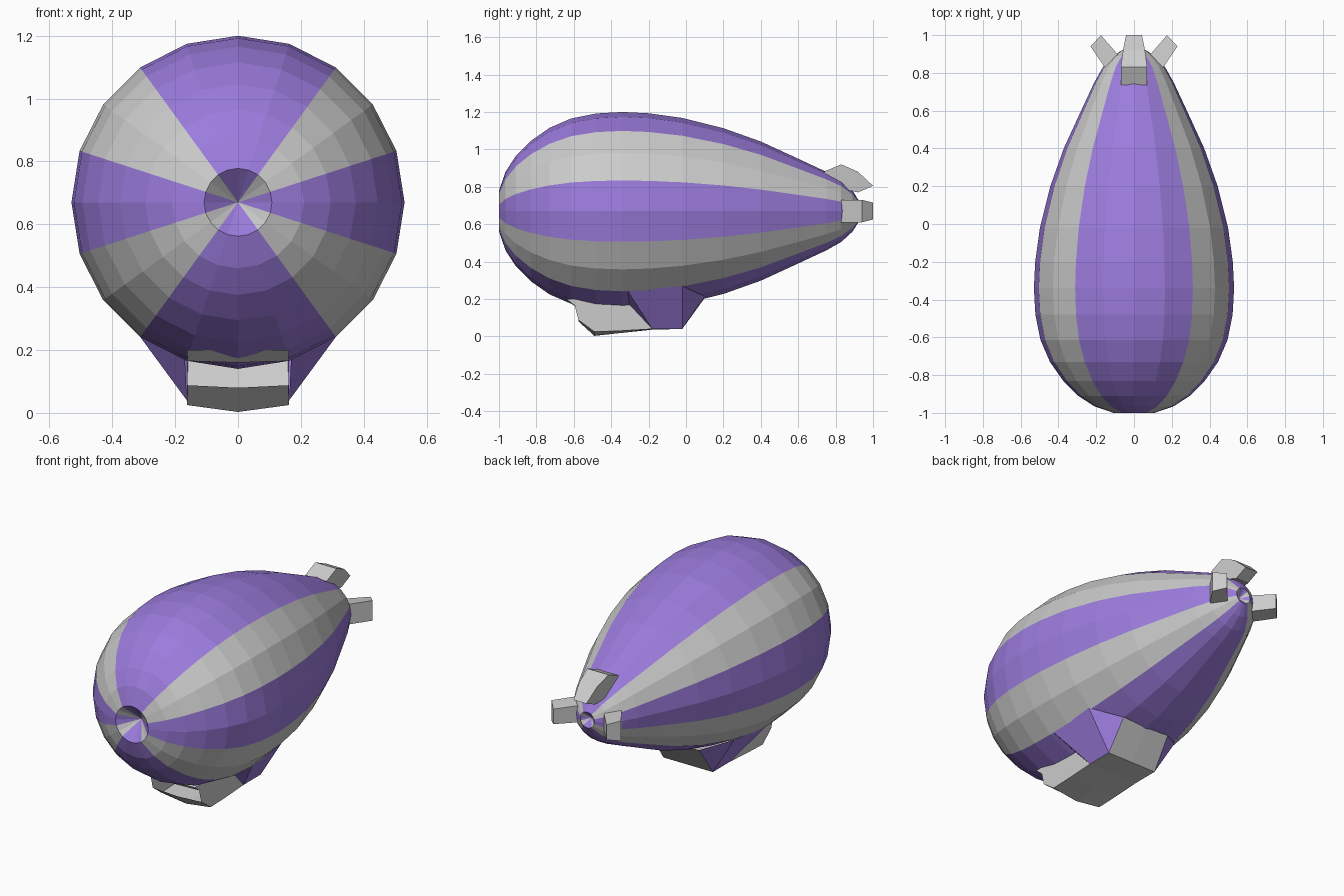
import bpy, math
from mathutils import Vector

if "Cube" in bpy.data.objects:
    bpy.data.objects.remove(bpy.data.objects["Cube"])

SIDES, ZC = 20, 0.67

purple = bpy.data.materials.new("purple")
purple.diffuse_color = (0.33, 0.2, 0.72, 1)
purple.use_nodes = True
purple.node_tree.nodes["Principled BSDF"].inputs["Base Color"].default_value = purple.diffuse_color


def make(name, verts, faces, mat=None):
    used = sorted({i for f in faces for i in f})
    remap = {old: new for new, old in enumerate(used)}
    me = bpy.data.meshes.new(name)
    me.from_pydata([verts[i] for i in used], [], [[remap[i] for i in f] for f in faces])
    ob = bpy.data.objects.new(name, me)
    bpy.context.collection.objects.link(ob)
    if mat:
        me.materials.append(mat)
    return ob


# Striped envelope: (y, radius) profile lathed about y, with dimpled nose and tail
profile = [(-0.91, 0), (-1, 0.108), (-0.965, 0.21), (-0.91, 0.295), (-0.83, 0.375),
           (-0.73, 0.445), (-0.615, 0.495), (-0.48, 0.522), (-0.34, 0.53), (-0.2, 0.523),
           (-0.02, 0.498), (0.2, 0.443), (0.4, 0.372), (0.6, 0.28), (0.75, 0.21),
           (0.83, 0.165), (0.89, 0.11), (0.93, 0.047), (0.89, 0)]
verts = []
for y, r in profile:
    for i in range(SIDES):
        a = 2 * math.pi * i / SIDES
        verts.append((r * math.sin(a), y, ZC + r * math.cos(a)))
stripes = {"purple": [], "grey": []}
last = len(profile) - 2
for j in range(last + 1):
    for i in range(SIDES):
        k = (i + 1) % SIDES
        a, b, c, d = j * SIDES + i, j * SIDES + k, (j + 1) * SIDES + k, (j + 1) * SIDES + i
        face = (a, c, d) if j == 0 else (a, b, d) if j == last else (a, b, c, d)
        is_grey = i % 10 in (2, 3, 6, 7)
        stripes["grey" if is_grey else "purple"].append(face[::-1])
make("envelope_purple_stripes", verts, stripes["purple"], purple)
make("envelope_grey_stripes", verts, stripes["grey"])


# Tail fins: tapered blocks from a (y, radius, half width) outline, rolled about y
def fin(name, outline, roll):
    pts = []
    for s in (-1, 1):
        for y, r, w in outline:
            x = s * w
            pts.append((x * math.cos(roll) + r * math.sin(roll), y,
                        ZC - x * math.sin(roll) + r * math.cos(roll)))
    n = len(outline)
    faces = [tuple(range(n)), tuple(range(2 * n - 1, n - 1, -1))]
    faces += [(i, i + n, (i + 1) % n + n, (i + 1) % n) for i in range(n)]
    make(name, pts, faces)


fin("top_fin", [(0.735, 0.21, 0.07), (0.83, 0.25, 0.07), (0.92, 0.21, 0.058),
                (1.0, 0.135, 0.042), (0.92, 0.1, 0.042), (0.83, 0.12, 0.07)], 0)
side_outline = [(0.83, 0.155, 0.06), (0.94, 0.23, 0.06), (1.0, 0.175, 0.045), (0.89, 0.08, 0.05)]
fin("right_fin", side_outline, math.pi / 2)
fin("left_fin", side_outline, -math.pi / 2)

# Gondola shell: rows across x (left, centre, right), open at the windscreen
W = 0.163
rows = [(W, -0.64, 0.2, 0.2), (0.16, -0.595, 0.165, 0.16), (0.16, -0.575, 0.088, 0.08),
        (W, -0.49, 0.025, 0.003), (W, -0.35, 0.03, 0.018), (W, -0.18, 0.04, 0.036),
        (W, -0.02, 0.04, 0.04), (0.157, 0.1, 0.215, 0.205)]
gv = []
for w, y, z, zc in rows:
    gv += [(-w, y, z), (0, y, zc), (w, y, z)]
gf = []
for j in range(len(rows) - 1):
    if j != 1:
        a = 3 * j
        gf += [(a, a + 3, a + 4, a + 1), (a + 1, a + 4, a + 5, a + 2)]
n = len(gv)
for s in (-1, 1):
    gv += [(s * W, -0.33, 0.2), (s * W, -0.18, 0.2)]
gf.append((0, n, n + 1, 15, 12, 9, 6, 3))
gf.append((2, 5, 8, 11, 14, 17, n + 3, n + 2))
make("gondola", gv, gf)

# Purple fairings flaring from the gondola sides up to the envelope
for s, side in ((-1, "left"), (1, "right")):
    fv = [(s * 0.17, -0.33, 0.2), (s * 0.31, -0.31, 0.24), (s * 0.305, -0.02, 0.27),
          (s * W, -0.02, 0.04), (s * W, -0.18, 0.04), (s * 0.157, 0.1, 0.215)]
    ff = [(0, 4, 1), (1, 4, 3, 2), (2, 3, 5)]
    make(side + "_fairing", fv, [f if s > 0 else f[::-1] for f in ff], purple)
